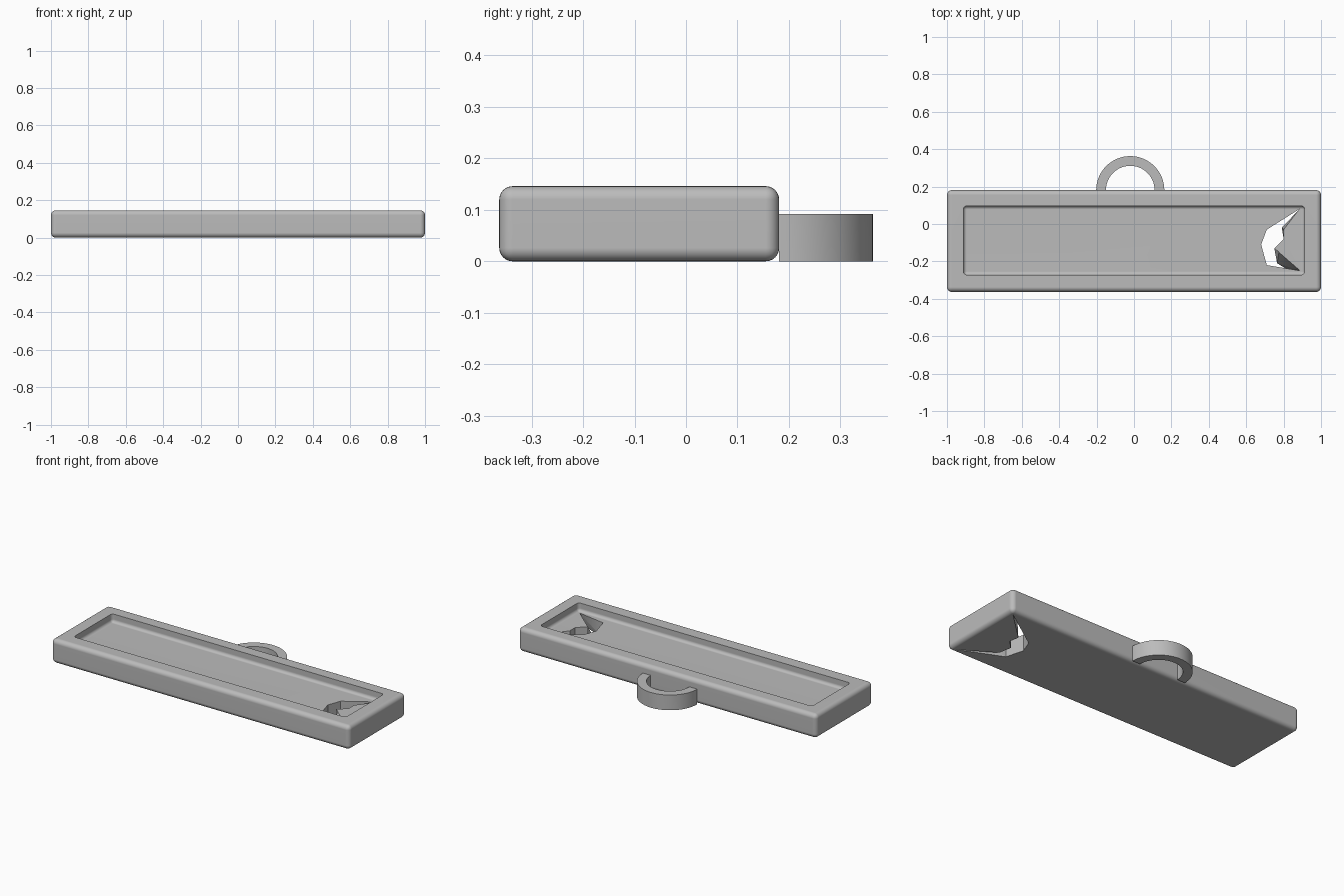
import bpy, bmesh, math

cube = bpy.data.objects.get("Cube")
if cube:
    bpy.data.objects.remove(cube, do_unlink=True)

grey = bpy.data.materials.new("plain grey")
grey.use_nodes = True
colour = (0.5, 0.5, 0.5, 1)
grey.diffuse_color = colour
grey.node_tree.nodes["Principled BSDF"].inputs["Base Color"].default_value = colour


def add_object(name, bm):
    bmesh.ops.recalc_face_normals(bm, faces=bm.faces)
    mesh = bpy.data.meshes.new(name)
    bm.to_mesh(mesh)
    bm.free()
    mesh.materials.append(grey)
    obj = bpy.data.objects.new(name, mesh)
    bpy.context.collection.objects.link(obj)
    return obj


def rounded_box(name, low, high, radius):
    bm = bmesh.new()
    bmesh.ops.create_cube(bm, size=1)
    for v in bm.verts:
        v.co = [(a + b) / 2 + c * (b - a) for a, b, c in zip(low, high, v.co)]
    bmesh.ops.bevel(bm, geom=bm.edges[:], offset=radius, segments=6,
                    profile=0.5, affect='EDGES')
    return add_object(name, bm)


def loft(name, bottom, top, z0, z1):
    """Solid between two outlines with the same number of points."""
    bm = bmesh.new()
    lower = [bm.verts.new((x, y, z0)) for x, y in bottom]
    upper = [bm.verts.new((x, y, z1)) for x, y in top]
    bm.faces.new(lower)
    bm.faces.new(upper)
    n = len(lower)
    for i in range(n):
        j = (i + 1) % n
        bm.faces.new((lower[i], lower[j], upper[j], upper[i]))
    bmesh.ops.triangulate(bm, faces=bm.faces[:])
    return add_object(name, bm)


def cut(target, cutter):
    mod = target.modifiers.new("cut", 'BOOLEAN')
    mod.operation = 'DIFFERENCE'
    mod.solver = 'EXACT'
    mod.object = cutter
    bpy.context.view_layer.objects.active = target
    bpy.ops.object.modifier_apply(modifier=mod.name)
    bpy.data.objects.remove(cutter, do_unlink=True)


def smooth(obj):
    bpy.ops.object.select_all(action='DESELECT')
    obj.select_set(True)
    bpy.context.view_layer.objects.active = obj
    bpy.ops.object.shade_smooth_by_angle(angle=math.radians(30))
    # Keep the large faces flat beside their rounded edges
    obj.modifiers.new("flat faces", 'WEIGHTED_NORMAL').keep_sharp = True


# Tray: rounded slab with a shallow rounded recess
tray = rounded_box("tray", (-1, -0.363, 0), (1, 0.181, 0.146), 0.026)
floor = 0.097
cut(tray, rounded_box("recess_cutter", (-0.912, -0.272, floor),
                      (0.912, 0.096, 0.3), 0.018))

# Jagged break through the floor, reaching towards the corners
body = [(0.71, -0.03), (0.68, -0.11), (0.71, -0.22)]
floor_hole = ([(0.885, 0.08)] + body + [(0.89, -0.25)]
              + [(0.775, -0.15), (0.75, -0.13), (0.80, -0.08), (0.80, -0.03)])
base_hole = ([(0.97, 0.15)] + body + [(0.97, -0.335)]
             + [(0.765, -0.21), (0.75, -0.13), (0.80, -0.08), (0.79, -0.02)])
cut(tray, loft("break_cutter", base_hole, floor_hole, -0.001, floor + 0.002))
smooth(tray)

# Hanging loop: half ring on the back edge
outer, inner, steps = 0.182, 0.13, 48
angles = [math.pi * i / steps for i in range(steps + 1)]


def arc(radius, seq):
    return [(-0.02 + radius * math.cos(a), 0.181 + radius * math.sin(a)) for a in seq]


outline = arc(outer, angles) + arc(inner, reversed(angles))
loop = loft("hanging_loop", outline, outline, 0, 0.092)
smooth(loop)
